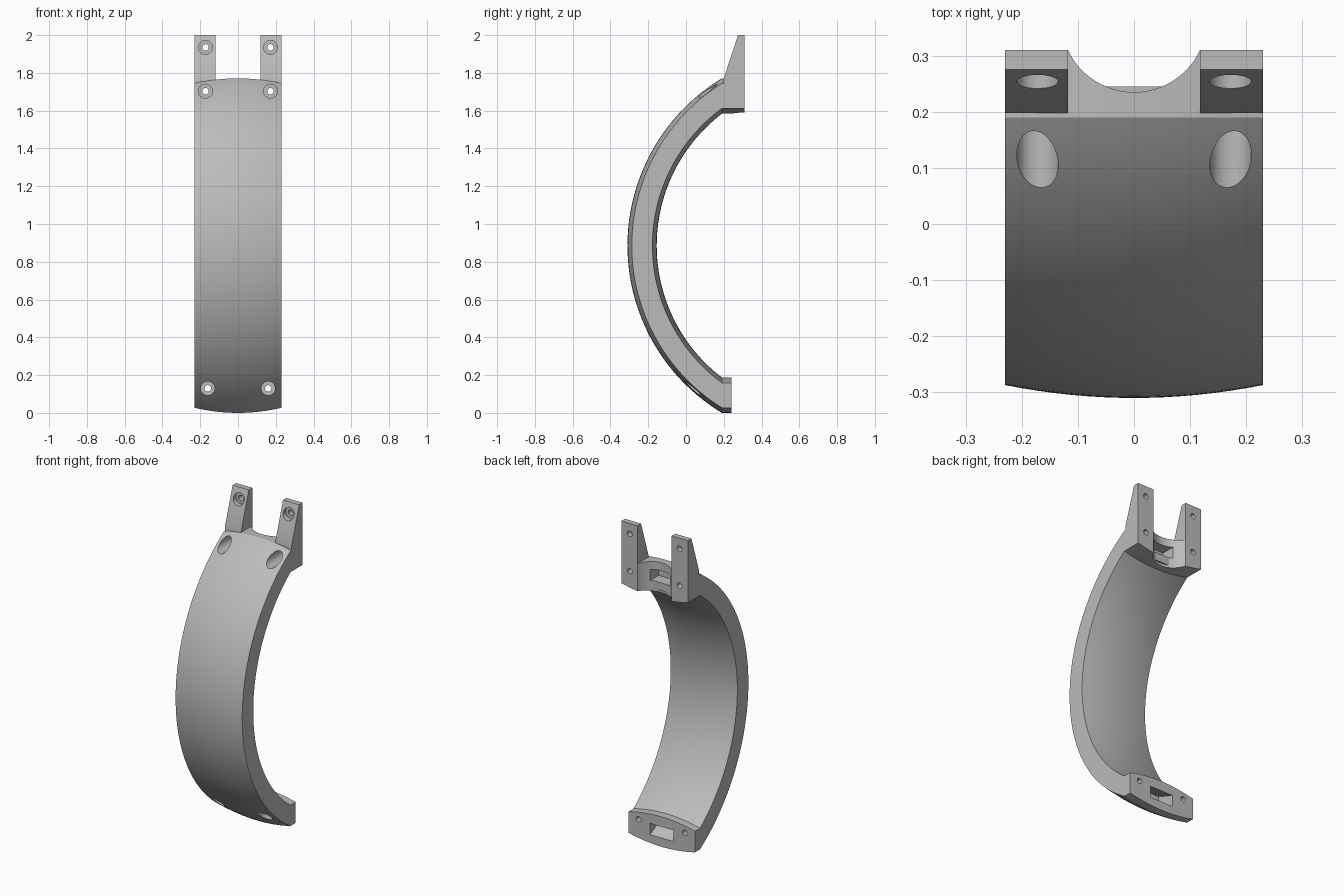
import bpy, bmesh, math
from mathutils import Vector

cube = bpy.data.objects.get("Cube")
if cube:
    bpy.data.objects.remove(cube, do_unlink=True)

grey = bpy.data.materials.new("light grey")
grey.use_nodes = True
grey.diffuse_color = (0.5, 0.5, 0.5, 1)
grey.node_tree.nodes["Principled BSDF"].inputs["Base Color"].default_value = (0.5, 0.5, 0.5, 1)

HALF_W = 0.23
CY, CZ = 0.724, 0.8855      # centre of the bow
END_Y = 0.19                # where the bow turns into straight end blocks


def make(name, bm):
    bmesh.ops.recalc_face_normals(bm, faces=bm.faces)
    mesh = bpy.data.meshes.new(name)
    bm.to_mesh(mesh)
    bm.free()
    mesh.materials.append(grey)
    ob = bpy.data.objects.new(name, mesh)
    bpy.context.collection.objects.link(ob)
    return ob


def box(name, lo, hi):
    bm = bmesh.new()
    bmesh.ops.create_cube(bm, size=1)
    for v in bm.verts:
        v.co = Vector([lo[i] + (v.co[i] + 0.5) * (hi[i] - lo[i]) for i in range(3)])
    return make(name, bm)


def prism(name, profile, x0, x1):
    """Extrude a (y, z) profile along x."""
    bm = bmesh.new()
    face = bm.faces.new([bm.verts.new((x0, y, z)) for y, z in profile])
    ext = bmesh.ops.extrude_face_region(bm, geom=[face])
    moved = [g for g in ext["geom"] if isinstance(g, bmesh.types.BMVert)]
    bmesh.ops.translate(bm, verts=moved, vec=(x1 - x0, 0, 0))
    return make(name, bm)


def cylinder(name, radius, centre, depth, along_y=True):
    bm = bmesh.new()
    bmesh.ops.create_cone(bm, cap_ends=True, segments=64 if radius > 0.1 else 32,
                          radius1=radius, radius2=radius, depth=depth)
    ob = make(name, bm)
    if along_y:
        ob.rotation_euler.x = math.pi / 2
    ob.location = centre
    return ob


def combine(target, tool, operation):
    tool.hide_render = True
    mod = target.modifiers.new(operation.lower(), "BOOLEAN")
    mod.operation, mod.solver, mod.object = operation, "EXACT", tool
    bpy.context.view_layer.objects.active = target
    bpy.ops.object.modifier_apply(modifier=mod.name)
    bpy.data.objects.remove(tool, do_unlink=True)


# Bowed band with a lens-shaped cross-section and straight end blocks
ACROSS, ALONG = 16, 72


def station(bm, t, y_end=None):
    ring = []
    for side in (0, 1):
        for i in range(ACROSS + 1):
            u = -1 + 2 * i / ACROSS
            if side:
                u = -u
            crown = 0.023 * u * u
            r = 0.879 + crown if side else 1.034 - crown
            a = t * math.acos((CY - END_Y) / r)
            y = CY - r * math.cos(a) if y_end is None else y_end
            ring.append(bm.verts.new((u * HALF_W, y, CZ + r * math.sin(a))))
    return ring


bm = bmesh.new()
rings = [station(bm, -1, 0.24)]
rings += [station(bm, -1 + 2 * k / ALONG) for k in range(ALONG + 1)]
rings += [station(bm, 1, 0.31)]
for a, b in zip(rings, rings[1:]):
    for i in range(len(a)):
        j = (i + 1) % len(a)
        bm.faces.new((a[i], a[j], b[j], b[i]))
bm.faces.new(rings[0])
bm.faces.new(rings[-1])
band = make("curved_band", bm)

# Tapered mounting prongs at the top
for s in (-1, 1):
    prong = prism("prong", [(0.198, 1.69), (0.198, 1.765), (0.275, 2.0), (0.31, 2.0), (0.31, 1.69)],
                  s * 0.118, s * HALF_W)
    combine(band, prong, "UNION")

# Round relief between the prongs, small lip and cable slots
combine(band, cylinder("relief", 0.13, (0, 0.365, 1.7), 0.5, False), "DIFFERENCE")
combine(band, box("slot_lip", (-0.05, 0.2, 1.6), (0.05, 0.245, 1.65)), "UNION")
combine(band, box("top_slot", (-0.07, 0.17, 1.65), (0.07, 0.33, 1.72)), "DIFFERENCE")
lower_slot = prism("lower_slot", [(0.3, 0.055), (0.24, 0.055), (0.12, 0.115),
                                  (0.12, 0.17), (0.24, 0.125), (0.3, 0.125)], -0.08, 0.08)
combine(band, lower_slot, "DIFFERENCE")

# Counterbored screw holes: x, z, floor of the counterbore
for x, z, floor in ((0.172, 1.935, 0.275), (0.172, 1.703, 0.26), (0.16, 0.13, 0.19)):
    for s in (-1, 1):
        combine(band, cylinder("screw_hole", 0.017, (s * x, 0, z), 1.2), "DIFFERENCE")
        combine(band, cylinder("counterbore", 0.037, (s * x, floor - 0.35, z), 0.7), "DIFFERENCE")

# Smooth bow, crisp edges
bpy.ops.object.select_all(action="DESELECT")
band.select_set(True)
bpy.context.view_layer.objects.active = band
bpy.ops.object.shade_smooth_by_angle(angle=math.radians(25))
